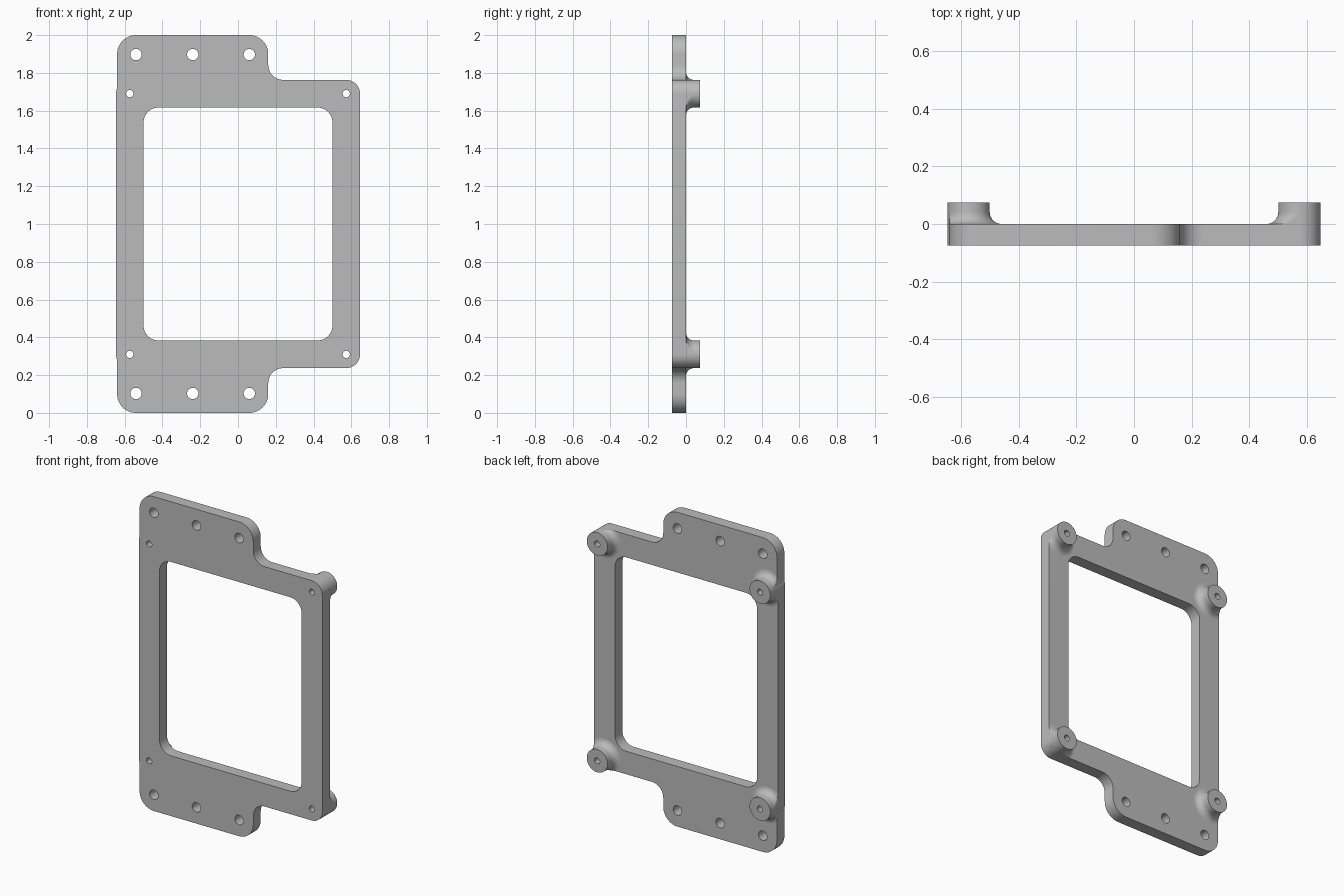
import bpy, bmesh, math

if "Cube" in bpy.data.objects:
    bpy.data.objects.remove(bpy.data.objects["Cube"])

THICK = 0.075      # plate runs from y = -THICK to y = 0
BOSS_R, BOSS_H, FILLET = 0.073, 0.075, 0.042
BOSS_HOLE = 0.019
BX, BZ = 0.573, 0.69   # boss offset from the centre (0, 1)

grey = bpy.data.materials.new("grey")
grey.diffuse_color = (0.5, 0.5, 0.5, 1)
grey.use_nodes = True
grey.node_tree.nodes["Principled BSDF"].inputs["Base Color"].default_value = grey.diffuse_color


def arc(cx, cz, r, a0, a1, n=12):
    pts = []
    for i in range(n + 1):
        a = math.radians(a0 + (a1 - a0) * i / n)
        pts.append((cx + r * math.cos(a), cz + r * math.sin(a)))
    return pts


def circle(cx, cz, r, n=32):
    return arc(cx, cz, r, 0, 360, n)[:-1]


def mirrored(half):
    """Close a top half profile by mirroring it about z = 1."""
    return half + [(x, 2 - z) for x, z in reversed(half)]


def finish(name, bm):
    bmesh.ops.remove_doubles(bm, verts=bm.verts, dist=1e-5)
    mesh = bpy.data.meshes.new(name)
    bm.to_mesh(mesh)
    bm.free()
    obj = bpy.data.objects.new(name, mesh)
    bpy.context.collection.objects.link(obj)
    mesh.materials.clear()
    mesh.materials.append(grey)
    bpy.ops.object.select_all(action='DESELECT')
    obj.select_set(True)
    bpy.context.view_layer.objects.active = obj
    bpy.ops.object.shade_smooth_by_angle(angle=math.radians(30))
    return obj


# Plate outline: right corner, notch, top tab, slight bulge beside the left boss
outline = mirrored(
    arc(BX, 1 + BZ, BOSS_R, 0, 90)
    + arc(0.24, 1.843, 0.08, 270, 180)
    + arc(0.06, 1.9, 0.1, 0, 90)
    + arc(-0.54, 1.9, 0.1, 90, 180)
    + arc(-BX, 1 + BZ, BOSS_R, 156.6, 180, 6))
window = mirrored(arc(0.42, 1.537, 0.08, 0, 90) + arc(-0.42, 1.537, 0.08, 90, 180))
loops = [outline, window]

# Mounting holes in the tabs and screw holes under the bosses
for s in (1, -1):
    loops += [circle(x, 1 + s * 0.897, 0.03) for x in (-0.54, -0.24, 0.06)]
    loops += [circle(x, 1 + s * BZ, BOSS_HOLE) for x in (-BX, BX)]

# Plate: filled flat curve with holes, extruded
curve = bpy.data.curves.new("plate_profile", 'CURVE')
curve.dimensions = '2D'
curve.fill_mode = 'BOTH'
curve.extrude = THICK / 2
for pts in loops:
    spline = curve.splines.new('POLY')
    spline.points.add(len(pts) - 1)
    for p, (x, z) in zip(spline.points, pts):
        p.co = (x, z, 0, 1)
    spline.use_cyclic_u = True
helper = bpy.data.objects.new("plate_profile", curve)
bpy.context.collection.objects.link(helper)
bpy.context.view_layer.update()
flat = bpy.data.meshes.new_from_object(
    helper.evaluated_get(bpy.context.evaluated_depsgraph_get()))
bm = bmesh.new()
bm.from_mesh(flat)
bpy.data.objects.remove(helper)
bpy.data.meshes.remove(flat)
for v in bm.verts:
    x, z, d = v.co
    v.co = (x, -THICK / 2 - d, z)
bmesh.ops.remove_doubles(bm, verts=bm.verts, dist=1e-5)
bmesh.ops.recalc_face_normals(bm, faces=bm.faces)
finish("plate", bm)


# Bosses: turned profile with a flared foot trimmed at the plate edge
def boss(name, sx, sz, n=64):
    profile = [(BOSS_HOLE, 0), (BOSS_HOLE, BOSS_H), (BOSS_R, BOSS_H)]
    for i in range(9):
        t = math.radians(90 * i / 8)
        profile.append((BOSS_R + FILLET * (1 - math.cos(t)),
                        FILLET * (1 - math.sin(t))))

    def trimmed(r, c, s):
        """c, s: outward components of the direction along x and z."""
        if r <= BOSS_R:
            return r
        if sx > 0:
            if c >= 0 and s >= 0:
                return BOSS_R
            limit = BOSS_R / max(c, s, 1e-6)
        else:
            edge = 0.067 if s > 0 else BOSS_R
            limit = edge / max(c, 1e-6)
        return max(BOSS_R, min(r, limit))

    bm = bmesh.new()
    rings = []
    for i in range(n):
        a = 2 * math.pi * i / n
        c, s = math.cos(a), math.sin(a)
        ring = []
        for r, y in profile:
            r = trimmed(r, c, s)
            ring.append(bm.verts.new((sx * (BX + r * c), y, 1 + sz * (BZ + r * s))))
        rings.append(ring)
    flip = sx * sz < 0
    for i in range(n):
        a, b = rings[i], rings[(i + 1) % n]
        for j in range(len(profile) - 1):
            quad = (a[j], a[j + 1], b[j + 1], b[j])
            bm.faces.new(quad[::-1] if flip else quad)
    # Keep the end face pointing to the back
    top = max(bm.faces, key=lambda f: f.calc_center_median().y)
    top.normal_update()
    if top.normal.y < 0:
        bmesh.ops.reverse_faces(bm, faces=bm.faces)
    finish(name, bm)


for sx, side in ((-1, "left"), (1, "right")):
    for sz, level in ((-1, "lower"), (1, "upper")):
        boss(f"{level}_{side}_boss", sx, sz)
